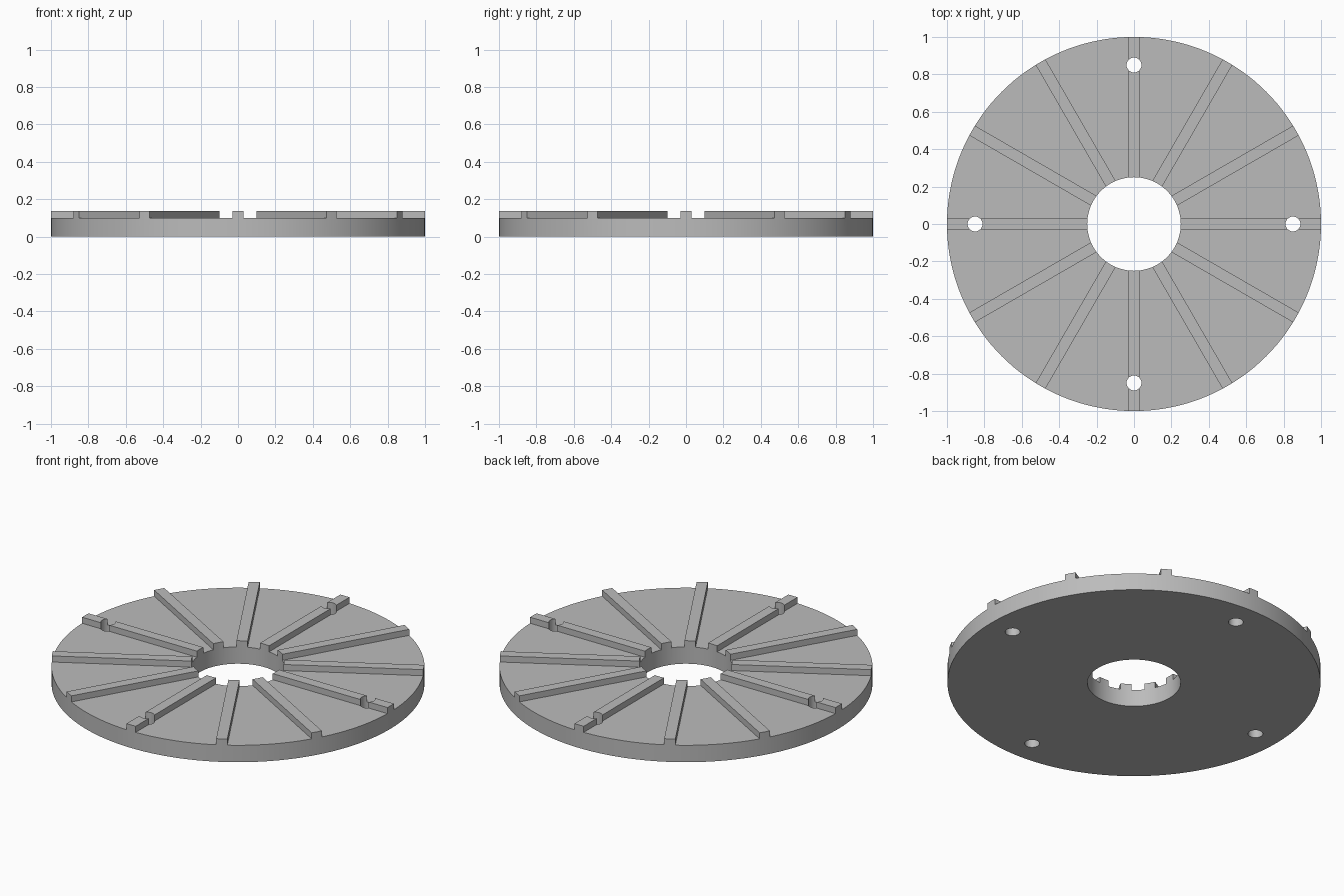
import bpy, bmesh, math
from mathutils import Matrix, Vector

RIBS = 12
OUTER, BORE = 1.0, 0.25
PLATE_TOP, RIB_TOP = 0.10, 0.136
RIB_HALF = 0.03
HOLE_RADIUS, HOLE_POS = 0.04, 0.85

cube = bpy.data.objects.get("Cube")
if cube:
    bpy.data.objects.remove(cube, do_unlink=True)

# Single grey finish
grey = bpy.data.materials.new("plain grey")
grey.use_nodes = True
colour = (0.5, 0.5, 0.5, 1)
grey.diffuse_color = colour
grey.node_tree.nodes["Principled BSDF"].inputs["Base Color"].default_value = colour


def make_object(name, bm):
    bmesh.ops.recalc_face_normals(bm, faces=bm.faces)
    mesh = bpy.data.meshes.new(name)
    bm.to_mesh(mesh)
    bm.free()
    obj = bpy.data.objects.new(name, mesh)
    mesh.materials.append(grey)
    bpy.context.collection.objects.link(obj)
    return obj


def add_prism(bm, outline, low, high):
    """Extrude a flat outline between two heights."""
    face = bm.faces.new([bm.verts.new((p[0], p[1], low)) for p in outline])
    new = bmesh.ops.extrude_face_region(bm, geom=[face])["geom"]
    verts = [v for v in new if isinstance(v, bmesh.types.BMVert)]
    bmesh.ops.translate(bm, vec=(0, 0, high - low), verts=verts)


def circle(radius, sides, centre=(0, 0)):
    steps = [math.tau * i / sides for i in range(sides)]
    return [(centre[0] + radius * math.cos(a), centre[1] + radius * math.sin(a))
            for a in steps]


def cut(target, cutter):
    mod = target.modifiers.new(cutter.name, "BOOLEAN")
    mod.operation = "DIFFERENCE"
    mod.solver = "EXACT"
    mod.object = cutter
    cutter.hide_render = True
    bpy.context.view_layer.objects.active = target
    bpy.ops.object.modifier_apply(modifier=mod.name)
    bpy.data.objects.remove(cutter, do_unlink=True)


# Solid disc at full rib height
bm = bmesh.new()
add_prism(bm, circle(OUTER, 144), 0, RIB_TOP)
disc = make_object("ribbed_disc", bm)

# Wedge pockets that leave parallel-sided ribs standing
bm = bmesh.new()
step = math.tau / RIBS
tip = Vector((RIB_HALF / math.tan(step / 2), RIB_HALF))
wedge = [tip, tip + Vector((2, 0)),
         tip + Vector((2 * math.cos(step), 2 * math.sin(step)))]
for i in range(RIBS):
    turn = Matrix.Rotation(i * step, 2)
    add_prism(bm, [turn @ p for p in wedge], PLATE_TOP, RIB_TOP + 0.1)
cut(disc, make_object("pocket_cutter", bm))

# Centre bore and four bolt holes through the cross ribs
bm = bmesh.new()
add_prism(bm, circle(BORE, 96), -0.1, RIB_TOP + 0.1)
for x, y in ((1, 0), (0, 1), (-1, 0), (0, -1)):
    add_prism(bm, circle(HOLE_RADIUS, 32, (x * HOLE_POS, y * HOLE_POS)),
              -0.1, RIB_TOP + 0.1)
cut(disc, make_object("hole_cutter", bm))

# Smooth round walls, crisp edges
bpy.ops.object.select_all(action="DESELECT")
disc.select_set(True)
bpy.context.view_layer.objects.active = disc
bpy.ops.object.shade_smooth_by_angle(angle=math.radians(30))
